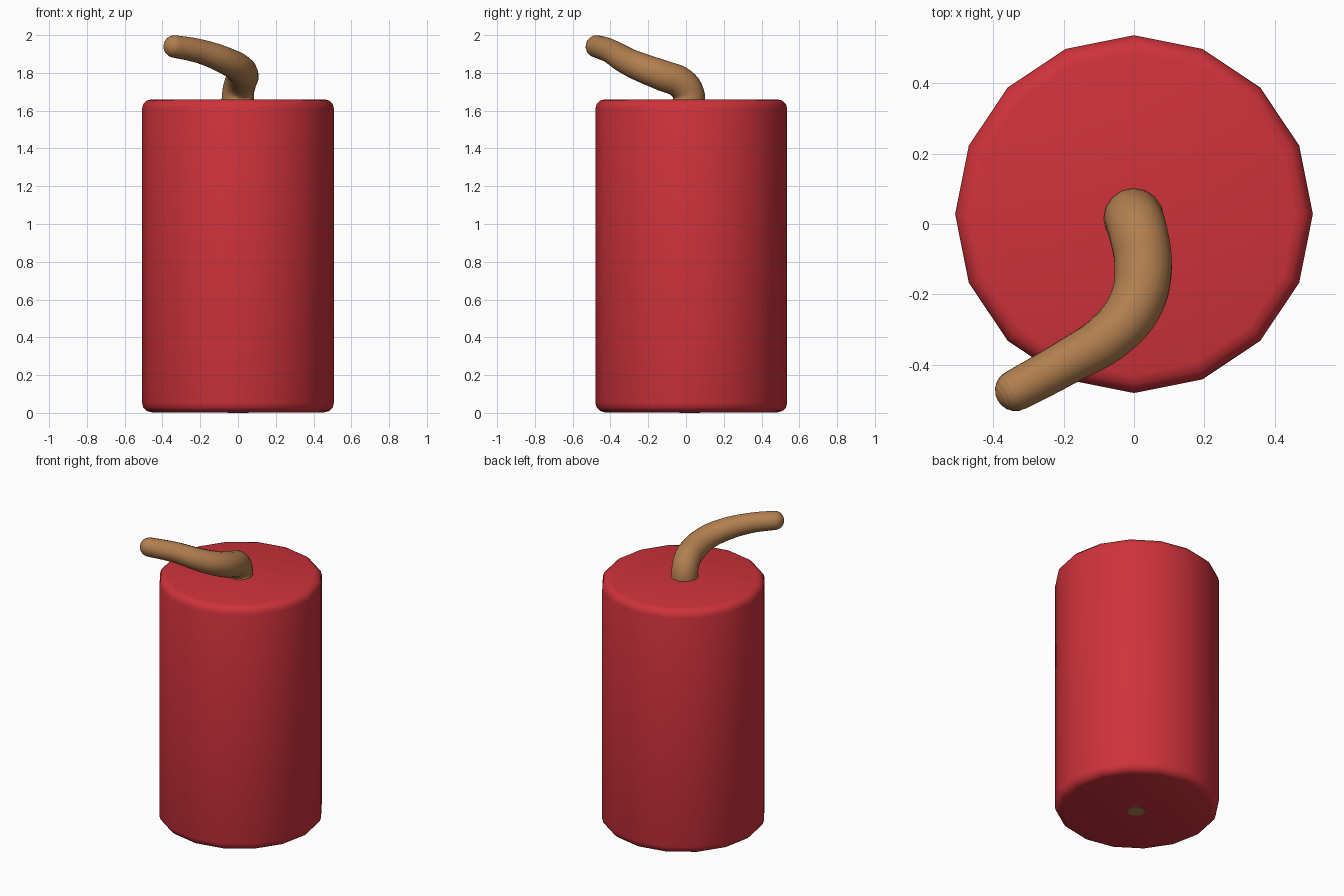
import bpy, math
from mathutils import Vector

if "Cube" in bpy.data.objects:
    bpy.data.objects.remove(bpy.data.objects["Cube"])


def material(name, rgb):
    m = bpy.data.materials.new(name)
    m.diffuse_color = (*rgb, 1)
    m.use_nodes = True
    m.node_tree.nodes["Principled BSDF"].inputs["Base Color"].default_value = m.diffuse_color
    return m


red = material("red", (0.62, 0.032, 0.044))
tan = material("tan brown", (0.44, 0.21, 0.078))


def finish(obj, name, mat, angle):
    obj.name = name
    obj.data.materials.clear()
    obj.data.materials.append(mat)
    bpy.ops.object.select_all(action='DESELECT')
    obj.select_set(True)
    bpy.context.view_layer.objects.active = obj
    bpy.ops.object.shade_smooth_by_angle(angle=math.radians(angle))


# Body: sixteen-sided stick with rounded rims
bottom, top = 0.003, 1.66
bpy.ops.mesh.primitive_cylinder_add(vertices=16, radius=0.508, depth=top - bottom,
                                    location=(0, 0.028, (top + bottom) / 2))
body = bpy.context.object
bev = body.modifiers.new("rim", 'BEVEL')
bev.width = 0.05
bev.segments = 3
bev.limit_method = 'ANGLE'
bev.angle_limit = math.radians(50)
bpy.ops.object.modifier_apply(modifier="rim")
finish(body, "stick_body", red, 50)

# Fuse end showing in the underside
bpy.ops.mesh.primitive_cylinder_add(vertices=16, radius=0.055, depth=0.008,
                                    location=(0, 0.02, 0.004))
finish(bpy.context.object, "fuse_bottom_end", tan, 40)

# Fuse: bent tapering rope (x, y, z, radius)
path = [(0, 0.015, 1.63, 0.087), (0, 0.013, 1.69, 0.084), (0.012, -0.025, 1.745, 0.084),
        (0.026, -0.12, 1.785, 0.083), (0.008, -0.22, 1.822, 0.078),
        (-0.06, -0.31, 1.862, 0.072), (-0.2, -0.398, 1.914, 0.064),
        (-0.335, -0.472, 1.94, 0.06)]
# Rounded tip
end = Vector(path[-1][:3])
direction = (end - Vector(path[-2][:3])).normalized()
for i in range(1, 6):
    a = math.radians(17.5 * i)
    path.append((*(end + direction * 0.06 * math.sin(a)), 0.06 * math.cos(a)))

curve = bpy.data.curves.new("fuse", 'CURVE')
curve.dimensions = '3D'
curve.bevel_depth = 1.0
curve.bevel_resolution = 6
curve.resolution_u = 6
curve.use_fill_caps = True
spline = curve.splines.new('BEZIER')
spline.bezier_points.add(len(path) - 1)
for point, (x, y, z, r) in zip(spline.bezier_points, path):
    point.co = (x, y, z)
    point.radius = r
    point.handle_left_type = point.handle_right_type = 'AUTO'
fuse = bpy.data.objects.new("fuse", curve)
bpy.context.collection.objects.link(fuse)
bpy.ops.object.select_all(action='DESELECT')
fuse.select_set(True)
bpy.context.view_layer.objects.active = fuse
bpy.ops.object.convert(target='MESH')
finish(bpy.context.object, "fuse", tan, 60)
